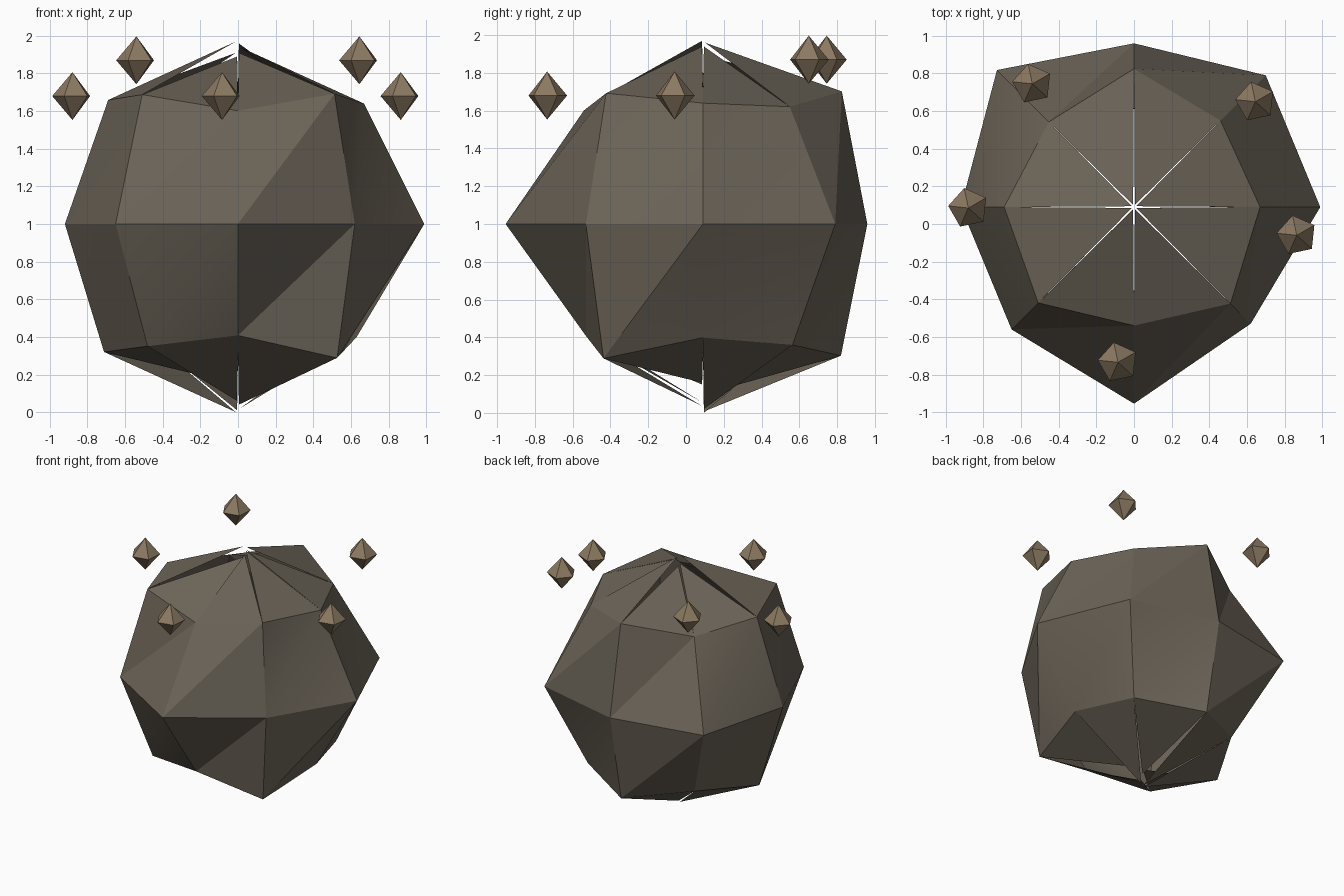
import bpy, bmesh, math
from mathutils import Vector

cube = bpy.data.objects.get("Cube")
if cube:
    bpy.data.objects.remove(cube)


def material(name, rgb):
    m = bpy.data.materials.new(name)
    m.use_nodes = True
    m.diffuse_color = (*rgb, 1)
    bsdf = next(n for n in m.node_tree.nodes if n.type == 'BSDF_PRINCIPLED')
    bsdf.inputs["Base Color"].default_value = (*rgb, 1)
    bsdf.inputs["Roughness"].default_value = 0.9
    return m


def make_object(name, bm, mat, location):
    mesh = bpy.data.meshes.new(name)
    bm.to_mesh(mesh)
    bm.free()
    mesh.materials.append(mat)
    ob = bpy.data.objects.new(name, mesh)
    ob.location = location
    bpy.context.collection.objects.link(ob)
    return ob


stone = material("dark grey brown stone", (0.150, 0.128, 0.098))
shard_stone = material("light brown stone", (0.262, 0.194, 0.122))

# Boulder: eight-sided rough sphere; radii run counter-clockwise from +x
SIDES = 8
UPPER = [0.67, 0.65, 0.735, 0.64, 0.69, 0.72, 0.63, 0.725]
MIDDLE = [0.99, 0.99, 0.87, 1.03, 0.92, 0.92, 1.045, 0.877]
LOWER = [0.63, 0.67, 0.73, 0.65, 0.712, 0.68, 0.62, 0.745]
# Heights of the loose wedge tips at the two poles
TOP_TIPS = [0.94, 0.96, 0.89, 0.91, 0.97, 0.89, 0.91, 0.94]
BOTTOM_TIPS = [-0.98, -0.90, -0.99, -1.0, -0.85, -0.94, -0.96, -0.84]
SLOPE = 0.955

bm = bmesh.new()


def ring(radii, slope):
    verts = []
    for i, r in enumerate(radii):
        a = math.tau * i / SIDES
        verts.append(bm.verts.new((r * math.cos(a), r * math.sin(a), r * slope)))
    return verts


def tip(i, z):
    # each wedge ends in its own point, leaving cracks between wedges
    a = math.tau * (i + 0.5) / SIDES
    return bm.verts.new((0.012 * math.cos(a), 0.012 * math.sin(a), z))


upper, middle, lower = ring(UPPER, SLOPE), ring(MIDDLE, 0), ring(LOWER, -SLOPE)
for i in range(SIDES):
    j = (i + 1) % SIDES
    for high, low in ((upper, middle), (middle, lower)):
        bm.faces.new((low[i], low[j], high[j]))
        bm.faces.new((low[i], high[j], high[i]))
    bm.faces.new((upper[i], upper[j], tip(i, TOP_TIPS[i])))
    bm.faces.new((lower[j], lower[i], tip(i, BOTTOM_TIPS[i])))
boulder = make_object("boulder", bm, stone, (0, 0.09, 1))

# Soft shading across shallow folds, crisp edges elsewhere
bpy.ops.object.select_all(action='DESELECT')
boulder.select_set(True)
bpy.context.view_layer.objects.active = boulder
bpy.ops.object.shade_smooth_by_angle(angle=math.radians(25))

# Floating shards: five-sided double pyramids
SHARDS = [(-0.54, 0.745, 1.87), (0.645, 0.65, 1.87), (-0.88, 0.085, 1.68),
          (-0.085, -0.735, 1.68), (0.865, -0.06, 1.68)]
for n, place in enumerate(SHARDS):
    bm = bmesh.new()
    belt = [bm.verts.new((0.108 * math.cos(a), 0.108 * math.sin(a), 0))
            for a in (math.radians(30 + 72 * k) for k in range(5))]
    top, bottom = bm.verts.new((0, 0, 0.127)), bm.verts.new((0, 0, -0.127))
    for k in range(5):
        a, b = belt[k], belt[(k + 1) % 5]
        bm.faces.new((a, b, top))
        bm.faces.new((b, a, bottom))
    make_object(f"floating_shard_{n + 1}", bm, shard_stone, place)
